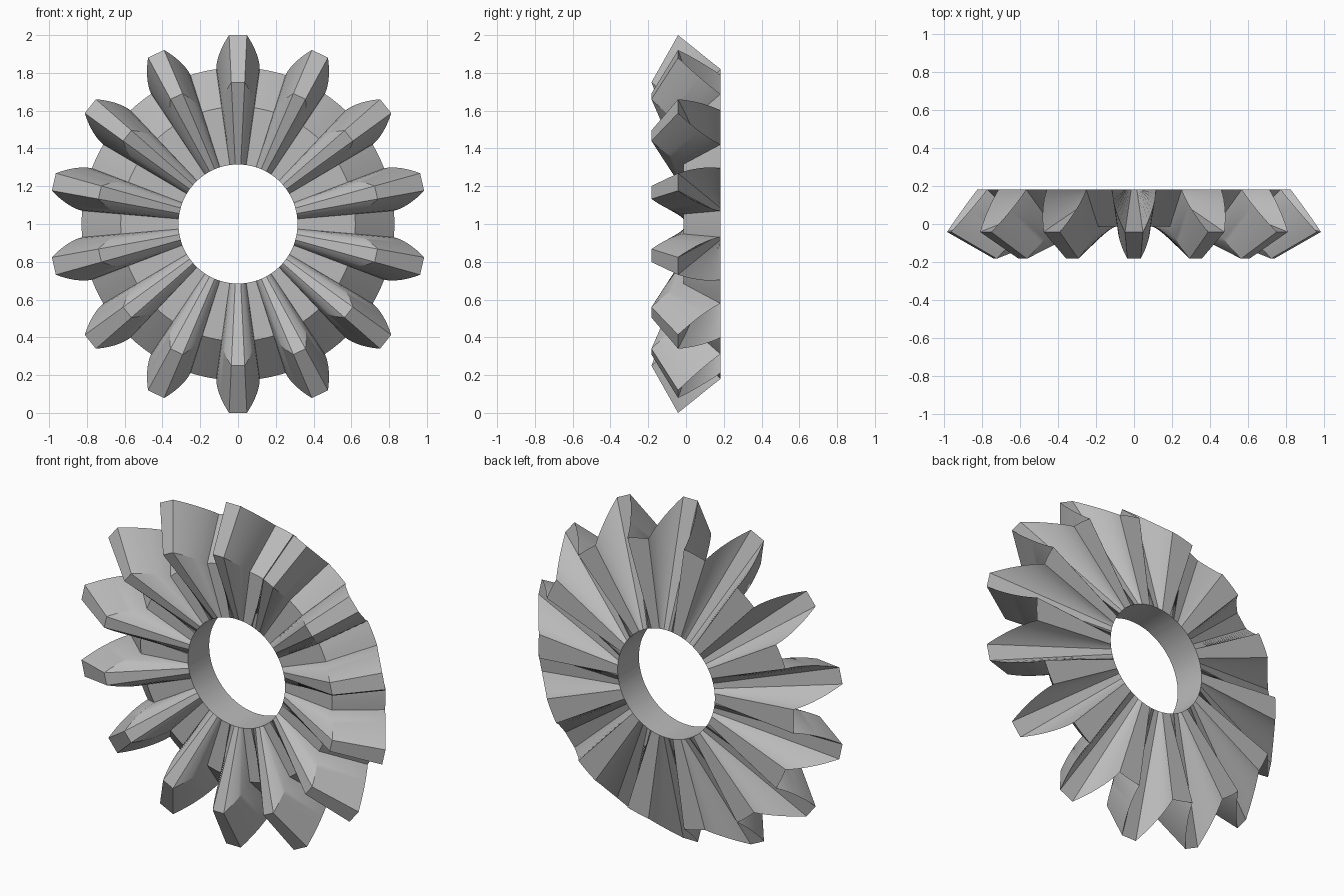
import bpy, bmesh, math

cube = bpy.data.objects.get("Cube")
if cube:
    bpy.data.objects.remove(cube, do_unlink=True)

TEETH = 14
BORE = 0.315
BACK = 0.183                      # flat rear plane
TIP_R, TIP_Y = 1.001, -0.042      # outer end of the tooth crest
ROOT_R = 0.828                    # outer end of the tooth root
APEX_Y, INNER = -0.606, 0.75      # teeth taper towards a cone apex on the axis
TIP_A, ROOT_A = math.radians(2.7), math.radians(8.0)
FLANK, GAP = 8, 4
PITCH = math.tau / TEETH


def tooth_columns():
    """(angle, t) pairs across one tooth and gap; t is 0 at the crest, 1 at the root."""
    flank = []
    for i in range(FLANK + 1):
        t = i / FLANK
        flank.append((TIP_A + (ROOT_A - TIP_A) * (1 - (1 - t) ** 1.4), t))
    left = [(-a, t) for a, t in reversed(flank)]
    gap = PITCH - 2 * ROOT_A
    floor = [(ROOT_A + gap * i / GAP, 1) for i in range(1, GAP)]
    return left + flank + floor


def section(bm, angle, t):
    """Radial cross-section: outer end, inner end, bore front, bore back."""
    r = TIP_R + (ROOT_R - TIP_R) * t
    y = TIP_Y + (BACK - TIP_Y) * t
    front_y = APEX_Y + INNER * (BACK - APEX_Y)
    points = [(r, y), (INNER * r, APEX_Y + INNER * (y - APEX_Y)),
              (BORE, front_y), (BORE, BACK)]
    return [bm.verts.new((p * math.sin(angle), q, 1 + p * math.cos(angle)))
            for p, q in points]


# Gear body and teeth, lofted around the axis
bm = bmesh.new()
rings = [section(bm, k * PITCH + a, t)
         for k in range(TEETH) for a, t in tooth_columns()]
for n, ring in enumerate(rings):
    following = rings[(n + 1) % len(rings)]
    for j in range(4):
        k = (j + 1) % 4
        bm.faces.new((ring[j], following[j], following[k], ring[k]))
bmesh.ops.recalc_face_normals(bm, faces=bm.faces)
mesh = bpy.data.meshes.new("bevel_gear")
bm.to_mesh(mesh)
bm.free()
gear = bpy.data.objects.new("bevel_gear", mesh)
bpy.context.collection.objects.link(gear)

# Plain grey metal
color = (0.5, 0.5, 0.5, 1)
grey = bpy.data.materials.new("grey")
grey.use_nodes = True
grey.diffuse_color = color
grey.node_tree.nodes["Principled BSDF"].inputs["Base Color"].default_value = color
mesh.materials.append(grey)

# Smooth flanks with crisp edges
bpy.ops.object.select_all(action="DESELECT")
gear.select_set(True)
bpy.context.view_layer.objects.active = gear
bpy.ops.object.shade_smooth_by_angle(angle=math.radians(25))
